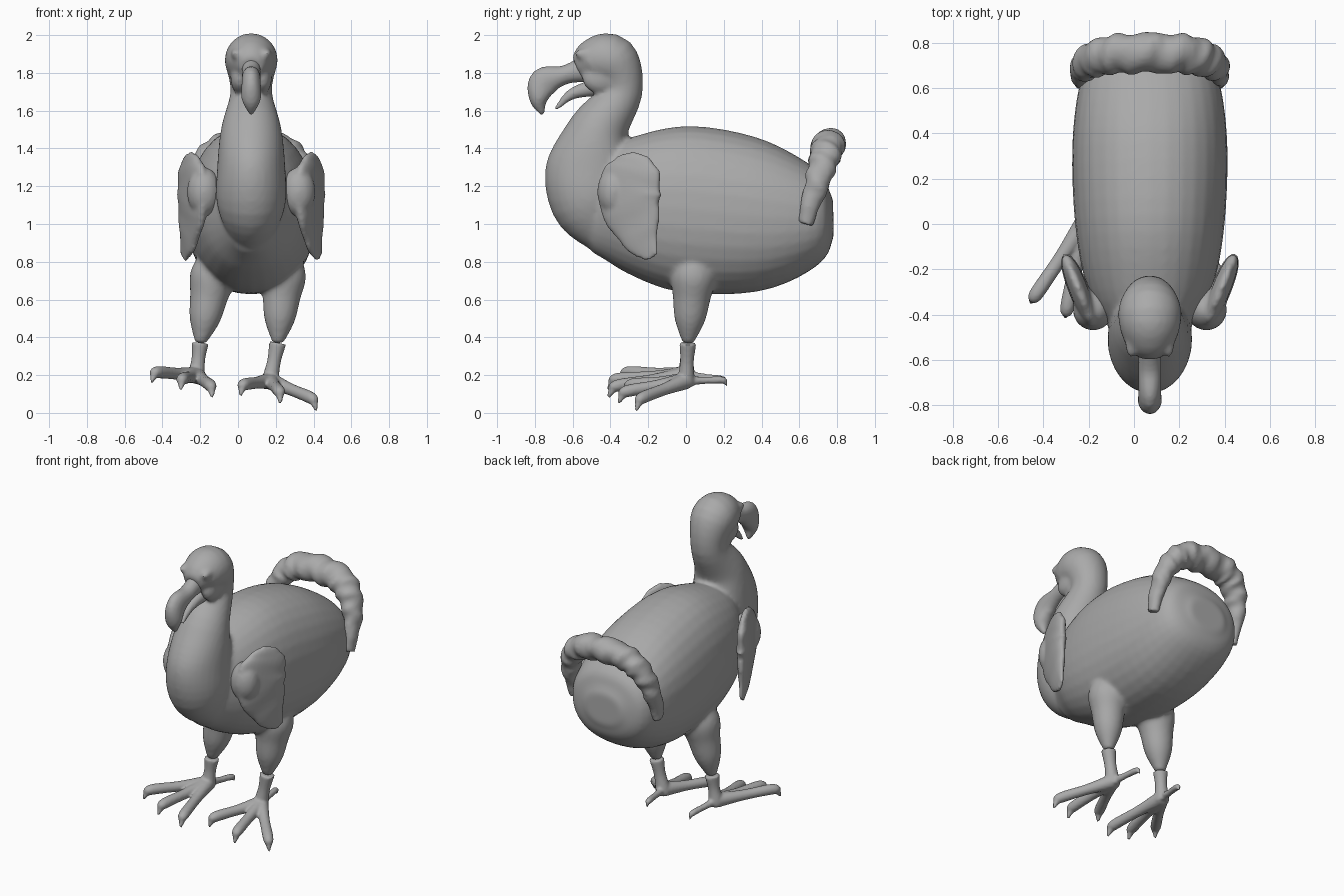
import bpy, bmesh, math
from mathutils import Vector

if "Cube" in bpy.data.objects:
    bpy.data.objects.remove(bpy.data.objects["Cube"], do_unlink=True)

CENTRE = 0.07  # plane of symmetry of the torso
SHADE = 0.4
grey = bpy.data.materials.new("plain grey")
grey.use_nodes = True
grey.diffuse_color = (SHADE, SHADE, SHADE, 1)
grey.node_tree.nodes["Principled BSDF"].inputs["Base Color"].default_value = grey.diffuse_color


def spline(rows, steps):
    """Catmull-Rom interpolation through rows of numbers."""
    rows = [Vector(row) for row in rows]
    ends = [rows[0] * 2 - rows[1]], [rows[-1] * 2 - rows[-2]]
    points = ends[0] + rows + ends[1]
    result = []
    for before, start, stop, after in zip(points, points[1:], points[2:], points[3:]):
        for i in range(steps):
            t = i / steps
            leave, arrive = (stop - before) / 2, (after - start) / 2
            gap = stop - start
            cubic = leave + arrive - gap * 2
            square = gap - leave - cubic
            result.append(start + leave * t + square * t ** 2 + cubic * t ** 3)
    return result + [rows[-1]]


def loft(mesh, rows, side=(1, 0, 0), power=2, ruffle=0, steps=5, segments=32):
    """Skin rings along rows of x, y, z, half width along side, half height."""
    rows = spline(rows, steps)
    rings = []
    for i, row in enumerate(rows):
        previous, following = rows[max(i - 1, 0)], rows[min(i + 1, len(rows) - 1)]
        tangent = Vector(following[:3]) - Vector(previous[:3])
        tangent.normalize()
        across = Vector(side)
        across = (across - tangent * across.dot(tangent)).normalized()
        upward = tangent.cross(across)
        ring = []
        for k in range(segments):
            angle = math.tau * k / segments
            cosine, sine = math.cos(angle), math.sin(angle)
            wave = math.sin(i * 1.3 + cosine * 2) + math.sin(i * 2 + sine * 3) / 2
            swell = 1 + ruffle * wave
            u = math.copysign(abs(cosine) ** (2 / power), cosine) * row[3] * swell
            v = math.copysign(abs(sine) ** (2 / power), sine) * row[4] * swell
            ring.append(mesh.verts.new(Vector(row[:3]) + across * u + upward * v))
        rings.append(ring)
    for near, far in zip(rings, rings[1:]):
        for k in range(segments):
            j = (k + 1) % segments
            mesh.faces.new((near[k], near[j], far[j], far[k]))
    mesh.faces.new(rings[0][::-1])
    mesh.faces.new(rings[-1])


def tube(mesh, points, radii):
    loft(mesh, [(*point, radius, radius) for point, radius in zip(points, radii)])


def spine(mesh, rows, widest):
    """Loft rows of y, z, radius in the symmetry plane, with a limited width."""
    loft(mesh, [(CENTRE, y, z, min(radius, widest), radius) for y, z, radius in rows])


def ball(mesh, location, size):
    verts = bmesh.ops.create_icosphere(mesh, subdivisions=3, radius=1)["verts"]
    bmesh.ops.scale(mesh, vec=size, verts=verts)
    bmesh.ops.translate(mesh, vec=location, verts=verts)


def finish(name, mesh, voxel, softness):
    """Blend the overlapping pieces into one smooth skin."""
    bmesh.ops.recalc_face_normals(mesh, faces=mesh.faces)
    data = bpy.data.meshes.new(name)
    mesh.to_mesh(data)
    mesh.free()
    data.materials.append(grey)
    part = bpy.data.objects.new(name, data)
    bpy.context.collection.objects.link(part)
    blend = part.modifiers.new("blend", "REMESH")
    blend.mode = "VOXEL"
    blend.voxel_size = voxel
    blend.use_smooth_shade = True
    soften = part.modifiers.new("soften", "SMOOTH")
    soften.iterations = softness


# Torso: y, centre height, half width, half height
body = bmesh.new()
torso = [(-0.5, 1.1, 0.15, 0.25), (-0.3, 1.1, 0.27, 0.36), (0, 1.08, 0.33, 0.44),
         (0.4, 1.04, 0.34, 0.4), (0.7, 1.03, 0.28, 0.25), (0.78, 1.03, 0.13, 0.1)]
loft(body, [(CENTRE, *row) for row in torso], power=2.2)

# Breast, curved neck and head
spine(body, [(-0.4, 0.9, 0.1), (-0.5, 1.1, 0.21), (-0.5, 1.3, 0.24), (-0.46, 1.5, 0.16),
             (-0.34, 1.7, 0.11), (-0.39, 1.86, 0.14), (-0.5, 1.86, 0.12), (-0.58, 1.83, 0.06)],
      widest=0.18)

# Cheeks, brows and eyes
for sign in (-1, 1):
    ball(body, (CENTRE + sign * 0.06, -0.45, 1.77), (0.05, 0.1, 0.08))
    ball(body, (CENTRE + sign * 0.08, -0.53, 1.9), (0.03, 0.06, 0.03))
    ball(body, (CENTRE + sign * 0.1, -0.5, 1.86), (0.02, 0.03, 0.02))

# Legs: hip, knee, ankle, toe heading, toe spread, toe length, toe height
legs = {"left": ((0.25, 0.05, 0.85), (0.21, 0.01, 0.37), (0.17, 0, 0.17), 0.15, 0.6, 0.36, 0.05),
        "right": ((-0.11, 0.05, 0.85), (-0.2, 0.01, 0.37), (-0.22, 0, 0.2), -0.2, 0.4, 0.42, 0.12)}

for label, (hip, knee, ankle, heading, spread, length, height) in legs.items():
    hip, knee, ankle = Vector(hip), Vector(knee), Vector(ankle)
    # Thigh, blended into the body
    tube(body, [hip.lerp(knee, i / 4) for i in range(5)], (0.08, 0.12, 0.1, 0.08, 0.03))
    # Shank
    foot = bmesh.new()
    tube(foot, [knee, knee.lerp(ankle, 0.5), ankle, ankle - Vector((0, 0, 0.03))],
         (0.045, 0.036, 0.045, 0.04))
    # Three front toes and one hind toe, each ending in a curved claw
    toes = [(heading + spread * k, length, height - k * 0.04, 1) for k in (-1, 0, 1)]
    toes.append((heading + math.pi, 0.22, 0.14, 0.6))
    for turn, reach, drop, size in toes:
        tip = Vector((ankle.x + math.sin(turn) * reach, ankle.y - math.cos(turn) * reach, drop))
        lift = Vector((0, 0, size * 0.05))
        bend = ankle.lerp(tip, 0.88) + lift
        claw = tip.lerp(bend, 0.4) + lift / 4
        radii = [radius * size for radius in (0.045, 0.032, 0.032, 0.02, 0.007)]
        tube(foot, [ankle, ankle.lerp(bend, 0.5), bend, claw, tip], radii)
    finish(label + "_foot", foot, voxel=0.009, softness=2)
finish("body", body, voxel=0.014, softness=6)

# Hooked upper bill
bill = bmesh.new()
spine(bill, [(-0.5, 1.83, 0.08), (-0.64, 1.79, 0.05), (-0.75, 1.75, 0.08),
             (-0.78, 1.66, 0.05), (-0.76, 1.58, 0.01)], widest=0.05)
finish("upper_bill", bill, voxel=0.01, softness=3)

# Lower bill
jaw = bmesh.new()
spine(jaw, [(-0.45, 1.73, 0.05), (-0.6, 1.69, 0.03), (-0.69, 1.61, 0.01)], widest=0.05)
finish("lower_bill", jaw, voxel=0.01, softness=2)

# Ruffled tail plume arching over the rump
tail = bmesh.new()
arch = []
for i in range(13):
    angle = math.pi * i / 12
    rise = max(math.sin(angle), 0) ** 0.7
    across = math.copysign(abs(math.cos(angle)) ** 0.7, math.cos(angle))
    arch.append((CENTRE + across * 0.31, 0.63 + rise / 8, 1 + rise * 0.42,
                 0.04 + rise / 20, 0.03 + rise / 20))
loft(tail, arch, side=(0, 2, 1), ruffle=0.08, steps=4)
finish("tail_plume", tail, voxel=0.012, softness=2)

# Wings: y, z, half length
outline = [(-0.24, 1.37, 0.05), (-0.26, 1.3, 0.14), (-0.3, 1.15, 0.18),
           (-0.25, 0.95, 0.12), (-0.18, 0.82, 0.04)]
for label, sign in (("left", 1), ("right", -1)):
    wing = bmesh.new()
    loft(wing, [(CENTRE + sign * (0.43 + y * 0.4), y, z, half, half / 4) for y, z, half in outline],
         side=(sign * 0.4, 1, 0), power=2.3, ruffle=0.03)
    # Shoulder joining the wing to the breast
    ball(wing, (CENTRE + sign * 0.25, -0.38, 1.17), (0.09, 0.09, 0.13))
    finish(label + "_wing", wing, voxel=0.012, softness=3)
